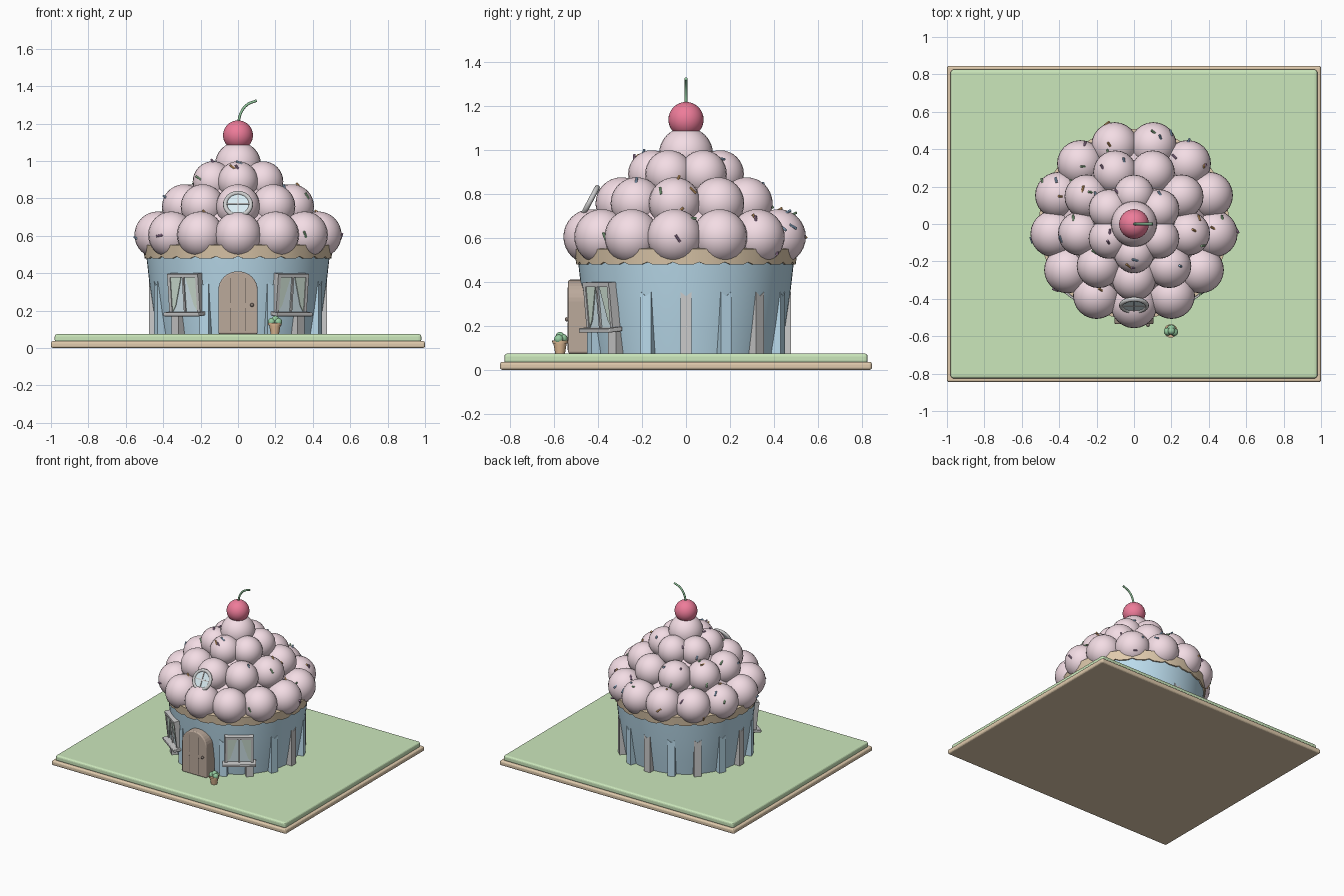
import bpy, bmesh, math, random
from mathutils import Matrix, Vector

if "Cube" in bpy.data.objects:
    bpy.data.objects.remove(bpy.data.objects["Cube"])
random.seed(4)

def mat(name, c):
    m = bpy.data.materials.new(name)
    m.diffuse_color = (*c, 1)
    m.use_nodes = True
    m.node_tree.nodes["Principled BSDF"].inputs["Base Color"].default_value = m.diffuse_color
    return m

TAN = mat("biscuit", (.75, .6, .42)); GRASS = mat("grass", (.6, .8, .5))
BLUE = mat("blue_case", (.5, .72, .85)); PINK = mat("frosting", (.9, .72, .78))
RED = mat("cherry", (.85, .2, .32)); GREEN = mat("leaf", (.3, .6, .35))
WOOD = mat("wood", (.5, .4, .33)); DARK = mat("dark_wood", (.25, .2, .17))
WHITE = mat("white_trim", (.85, .85, .85)); GLASS = mat("glass", (.7, .85, .9))
CURTAIN = mat("curtain", (.65, .78, .68)); WAFER = mat("wafer", (.75, .5, .3))
CANDY = [mat("candy_%d" % i, c) for i, c in enumerate([(.9, .5, .2), (.4, .6, .85), (.5, .3, .5), (.4, .7, .4)])]

def finish(name, bm, m, smooth=False, bevel=0):
    bmesh.ops.recalc_face_normals(bm, faces=bm.faces)
    me = bpy.data.meshes.new(name)
    bm.to_mesh(me); bm.free()
    ob = bpy.data.objects.new(name, me)
    bpy.context.collection.objects.link(ob)
    me.materials.append(m)
    if bevel:
        b = ob.modifiers.new("bevel", 'BEVEL'); b.width = bevel; b.segments = 3
    if smooth:
        bpy.context.view_layer.objects.active = ob
        ob.select_set(True)
        bpy.ops.object.shade_smooth_by_angle(angle=math.radians(40))
        ob.select_set(False)
    return ob

def box(name, x, y, z, m, M=Matrix(), bevel=0):
    """Box from (min, max) ranges, placed by M."""
    bm = bmesh.new()
    S = Matrix.Diagonal((x[1]-x[0], y[1]-y[0], z[1]-z[0], 1))
    T = Matrix.Translation((sum(x)/2, sum(y)/2, sum(z)/2))
    bmesh.ops.create_cube(bm, size=1, matrix=M @ T @ S)
    return finish(name, bm, m, bevel=bevel)

def prism(name, pts, y0, y1, m, M=Matrix(), bevel=0):
    """Outline in x/z extruded from y0 to y1."""
    bm = bmesh.new()
    f = bm.faces.new([bm.verts.new((x, y0, z)) for x, z in pts])
    r = bmesh.ops.extrude_face_region(bm, geom=[f])
    bmesh.ops.translate(bm, verts=[v for v in r['geom'] if isinstance(v, bmesh.types.BMVert)], vec=(0, y1-y0, 0))
    bmesh.ops.transform(bm, matrix=M, verts=bm.verts)
    return finish(name, bm, m, bevel=bevel)

def lathe(name, prof, m, n=48, M=Matrix(), smooth=True):
    """Closed ring of (radius, z) sections, capped at both ends."""
    bm = bmesh.new()
    rings = [[bm.verts.new((r*math.cos(2*math.pi*i/n), r*math.sin(2*math.pi*i/n), z)) for i in range(n)] for r, z in prof]
    for a, b in zip(rings, rings[1:]):
        for i in range(n):
            bm.faces.new((a[i], a[(i+1) % n], b[(i+1) % n], b[i]))
    bm.faces.new(rings[0]); bm.faces.new(rings[-1])
    bmesh.ops.transform(bm, matrix=M, verts=bm.verts)
    return finish(name, bm, m, smooth)

def balls(name, items, m, seg=24):
    bm = bmesh.new()
    for p, r in items:
        bmesh.ops.create_uvsphere(bm, u_segments=seg, v_segments=seg*2//3, radius=r, matrix=Matrix.Translation(p))
    return finish(name, bm, m, True)

def tube(name, pts, r, m, cyclic=False, M=Matrix()):
    cu = bpy.data.curves.new(name, 'CURVE')
    cu.dimensions = '3D'; cu.bevel_depth = r; cu.bevel_resolution = 2; cu.use_fill_caps = True
    s = cu.splines.new('BEZIER'); s.bezier_points.add(len(pts)-1)
    for b, p in zip(s.bezier_points, pts):
        b.co = M @ Vector(p); b.handle_left_type = b.handle_right_type = 'AUTO'
    s.use_cyclic_u = cyclic
    cu.materials.append(m)
    ob = bpy.data.objects.new(name, cu)
    bpy.context.collection.objects.link(ob)

def rot(deg):
    return Matrix.Rotation(math.radians(deg), 4, 'Z')

# Ground board and lawn
box("base_board", (-1, 1), (-.845, .845), (0, .037), TAN, bevel=.012)
box("lawn", (-.98, .98), (-.825, .825), (.03, .075), GRASS, bevel=.014)

# Cup wall and pleats
lathe("cup_wall", [(.43, .07), (.452, .2), (.474, .35), (.49, .49)], BLUE, 64)
for k in range(1, 16):
    prism("pleat", [(-.026, .075), (.026, .075), (.026, .355), (0, .335), (-.026, .355)], -.476, -.43, WHITE if k % 2 == 0 else BLUE, rot(22.5*k))

# Biscuit rim with wavy lower edge
bm = bmesh.new()
N = 104
secs = []
for i in range(N):
    a = 2*math.pi*i/N
    low = .478 + .012*max(0, math.cos(26*a))
    secs.append([bm.verts.new((r*math.sin(a), -r*math.cos(a), z)) for r, z in ((.47, low), (.499, low), (.508, .55), (.4, .56))])
for i in range(N):
    for j in range(4):
        a, b = secs[i], secs[(i+1) % N]
        bm.faces.new((a[j], b[j], b[(j+1) % 4], a[(j+1) % 4]))
finish("biscuit_rim", bm, TAN, True)

# Frosting: tiers of overlapping balls around a core
tiers = [(13, .432, .605, .125), (9, .293, .757, .118), (6, .155, .89, .108), (1, 0, .98, .123)]
blobs = []
for n, R, z, r in tiers:
    for i in range(n):
        blobs.append((rot(360*i/n) @ Vector((0, -R, z)), r))
balls("frosting", blobs, PINK)
lathe("frosting_core", [(.43, .545), (.38, .66), (.25, .8), (.1, .95)], PINK, 32)

# Sprinkles on exposed ball surfaces
count = 0
while count < 44:
    c, r = random.choice(blobs[:-1])
    d = Vector((random.gauss(0, 1), random.gauss(0, 1), random.gauss(.5, 1))).normalized()
    p = c + d*r
    if d.dot(Vector((c.x, c.y, .25))) < .1 or (abs(p.x) < .12 and p.y < -.3):
        continue
    if any((p-q).length < s+.004 for q, s in blobs if (q-c).length > .01):
        continue
    axis = d.cross(Vector((random.random(), random.random(), .3))).normalized() + d*random.uniform(0, .8)
    bm = bmesh.new()
    bmesh.ops.create_cone(bm, cap_ends=True, segments=8, radius1=.006, radius2=.006, depth=.036,
                          matrix=Matrix.Translation(p) @ axis.to_track_quat('Z', 'Y').to_matrix().to_4x4())
    finish("sprinkle", bm, CANDY[count % 4], True)
    count += 1

# Cherry and stem
balls("cherry", [(Vector((0, 0, 1.137)), .08)], RED, 32)
tube("cherry_stem", [(0, 0, 1.2), (.017, 0, 1.26), (.048, 0, 1.3), (.1, 0, 1.323)], .007, GREEN)

# Arched door with plank grooves and knob
def arch(w, z0, zs, h):
    return [(-w, z0), (w, z0)] + [(w*math.cos(math.pi*i/16), zs + h*math.sin(math.pi*i/16)) for i in range(17)]
prism("door", arch(.105, .075, .31, .1), -.535, -.43, WOOD, bevel=.008)
for x in (-.04, .04):
    for z in ((.09, .215), (.24, .375)):
        box("door_groove", (x-.003, x+.003), (-.538, -.52), z, DARK)
balls("door_knob", [(Vector((.075, -.54, .23)), .01)], DARK, 12)

# Side windows with curtains and sills, leaning with the wall
for s in (-1, 1):
    M = rot(36*s) @ Matrix.Translation((0, -.462, .18)) @ Matrix.Rotation(math.radians(6), 4, 'X')
    box("window_glass", (-.09, .09), (-.012, .03), (0, .215), GLASS, M)
    for x in (-.092, .092, 0):
        w = .005 if x == 0 else .009
        box("window_upright", (x-w, x+w), (-.022, .02), (0, .215), WHITE, M)
    box("window_head", (-.101, .101), (-.024, .02), (.2, .22), WHITE, M)
    box("window_sill", (-.118, .118), (-.055, .02), (-.005, .015), WHITE, M, .004)
    for c in (-1, 1):
        prism("curtain", [(c*.083, .2), (c*.015, .2), (c*.06, .05), (c*.083, .015)], -.017, 0, CURTAIN, M)

# Round attic window
M = Matrix.Translation((0, -.435, .768)) @ Matrix.Rotation(math.radians(-28), 4, 'X')
ring = [(.068*math.cos(i*math.pi/8), 0, .068*math.sin(i*math.pi/8)) for i in range(16)]
tube("attic_frame", ring, .012, WHITE, True, M)
lathe("attic_glass", [(.066, -.012), (.066, .004)], GLASS, 32, M @ Matrix.Rotation(math.pi/2, 4, 'X'))
box("attic_crossbar", (-.066, .066), (-.009, .005), (-.004, .004), WHITE, M)
box("attic_upright", (-.004, .004), (-.009, .005), (-.066, .066), WHITE, M)

# Wafer cup plant by the door
lathe("wafer_pot", [(.022, .073), (.03, .12), (.035, .12), (.036, .133)], WAFER, 20, Matrix.Translation((.197, -.572, 0)))
balls("pot_scoops", [(Vector((.18, -.575, .14)), .021), (Vector((.215, -.578, .14)), .021),
                     (Vector((.2, -.56, .142)), .022), (Vector((.2, -.572, .153)), .02)], GREEN, 16)
